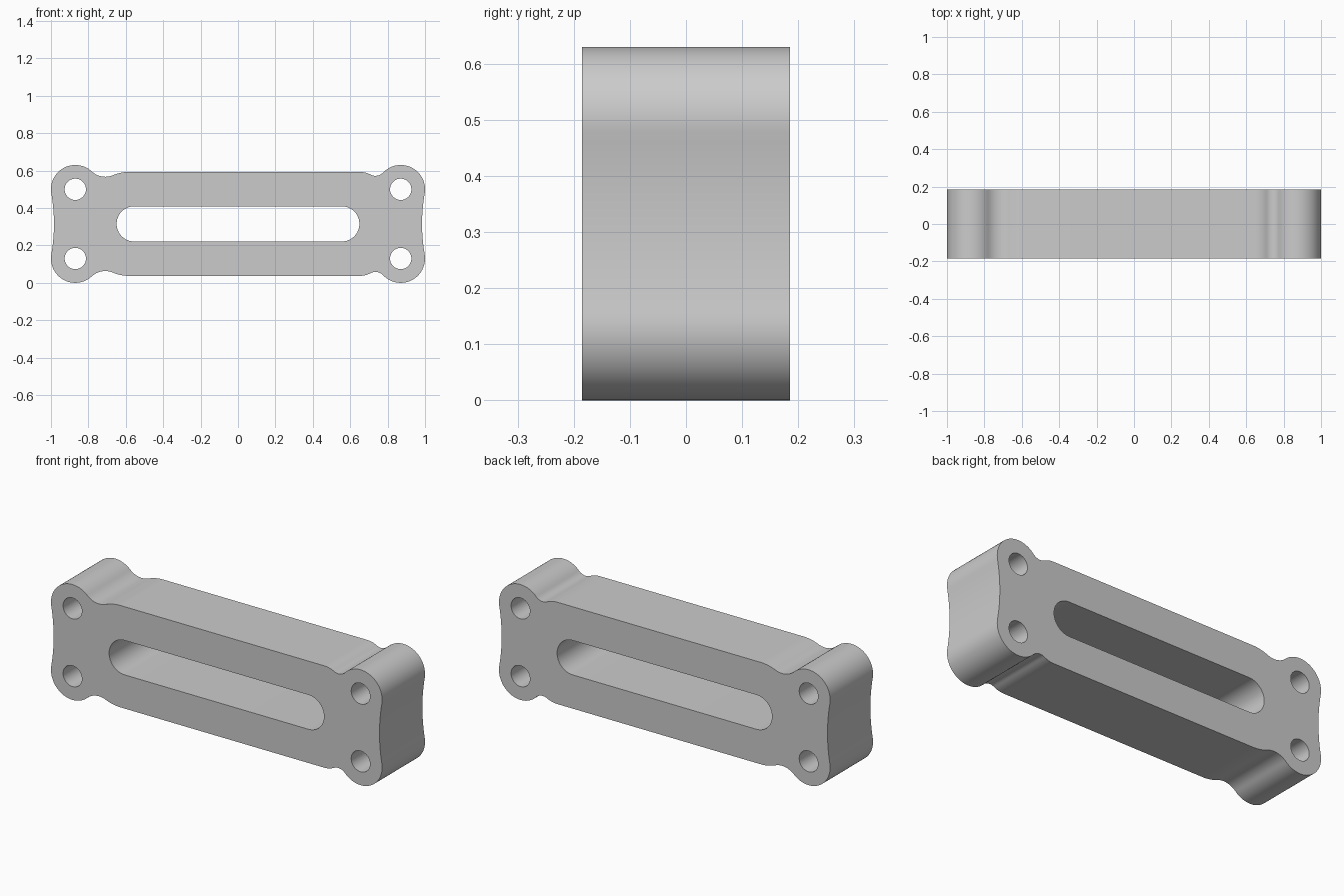
import bpy, bmesh, math
from mathutils import Vector

cube = bpy.data.objects.get("Cube")
if cube:
    bpy.data.objects.remove(cube)

HALF_W, HALF_H, HALF_DEPTH = 1.0, 0.315, 0.185
LUG_R, HOLE_R = 0.13, 0.057
LUG = Vector((HALF_W - LUG_R, HALF_H - LUG_R))
EDGE = 0.278            # half height of the straight bar
SLOT_X, SLOT_R = 0.555, 0.094


def arc(c, r, a0, a1, n):
    return [Vector((c[0] + r * math.cos(a0 + (a1 - a0) * i / n),
                    c[1] + r * math.sin(a0 + (a1 - a0) * i / n)))
            for i in range(n + 1)]


def heading(a, b):
    return math.atan2(b[1] - a[1], b[0] - a[0])


def corner(dip_x, dip_z, bar_x):
    """Quarter outline from the bar's top edge round the lug to the waist."""
    # Concave fillet tangent to the lug, convex fillet tangent to the bar
    dx, dz = LUG.x - dip_x, dip_z - LUG.y
    r = (dx * dx + dz * dz - LUG_R ** 2) / (2 * (LUG_R - dz))
    dip = Vector((dip_x, dip_z + r))
    dx, dz = dip_x - bar_x, dip.y - EDGE
    big = (dx * dx + dz * dz - r * r) / (2 * (r - dz))
    hump = Vector((bar_x, EDGE - big))
    # Hollow end, tangent to the upper and lower lugs
    waist = 0.984
    k = waist - LUG.x
    end_r = (k * k + LUG.y ** 2 - LUG_R ** 2) / (2 * (LUG_R - k))
    end = Vector((waist + end_r, 0))
    pts = arc(hump, big, math.pi / 2, heading(hump, dip), 10)
    pts += arc(dip, r, heading(dip, hump) + 2 * math.pi
               if heading(dip, hump) < 0 else heading(dip, hump),
               heading(dip, LUG) + 2 * math.pi, 12)[1:]
    pts += arc(LUG, LUG_R, heading(LUG, dip), heading(LUG, end), 28)[1:]
    pts += arc(end, end_r, heading(end, LUG), math.pi, 8)[1:]
    return pts


def flip(pts, sx, sz):
    return [Vector((p.x * sx, p.y * sz)) for p in pts]


# Outline: the two ends differ slightly in their fillets
right = corner(0.735, 0.257, 0.65)
left = corner(0.71, 0.252, 0.58)
outline = (right + flip(right, 1, -1)[-2::-1]
           + flip(left, -1, -1) + flip(left, -1, 1)[-2::-1])

# Openings: long slot and four bolt holes
h = math.pi / 2
slot = arc((SLOT_X, 0), SLOT_R, -h, h, 24) + arc((-SLOT_X, 0), SLOT_R, h, 3 * h, 24)
loops = [outline, slot]
for sx in (-1, 1):
    for sz in (-1, 1):
        loops.append(arc((sx * LUG.x, sz * LUG.y), HOLE_R, 0, 4 * h, 36)[:-1])

# Fill the profile and extrude it through the depth
bm = bmesh.new()
edges = []
for loop in loops:
    vs = [bm.verts.new((p.x, -HALF_DEPTH, p.y + HALF_H)) for p in loop]
    edges += [bm.edges.new((a, b)) for a, b in zip(vs, vs[1:] + vs[:1])]
bmesh.ops.triangle_fill(bm, edges=edges, use_beauty=True, normal=(0, -1, 0))
ext = bmesh.ops.extrude_face_region(bm, geom=bm.faces[:])
moved = [g for g in ext["geom"] if isinstance(g, bmesh.types.BMVert)]
bmesh.ops.translate(bm, verts=moved, vec=(0, 2 * HALF_DEPTH, 0))
bmesh.ops.recalc_face_normals(bm, faces=bm.faces[:])
mesh = bpy.data.meshes.new("slotted_link")
bm.to_mesh(mesh)
bm.free()

link = bpy.data.objects.new("slotted_link", mesh)
bpy.context.collection.objects.link(link)

grey = bpy.data.materials.new("plain_grey")
grey.use_nodes = True
colour = (0.6, 0.6, 0.6, 1)
grey.diffuse_color = colour
grey.node_tree.nodes["Principled BSDF"].inputs["Base Color"].default_value = colour
mesh.materials.append(grey)

bpy.ops.object.select_all(action="DESELECT")
link.select_set(True)
bpy.context.view_layer.objects.active = link
bpy.ops.object.shade_smooth_by_angle(angle=math.radians(35))
